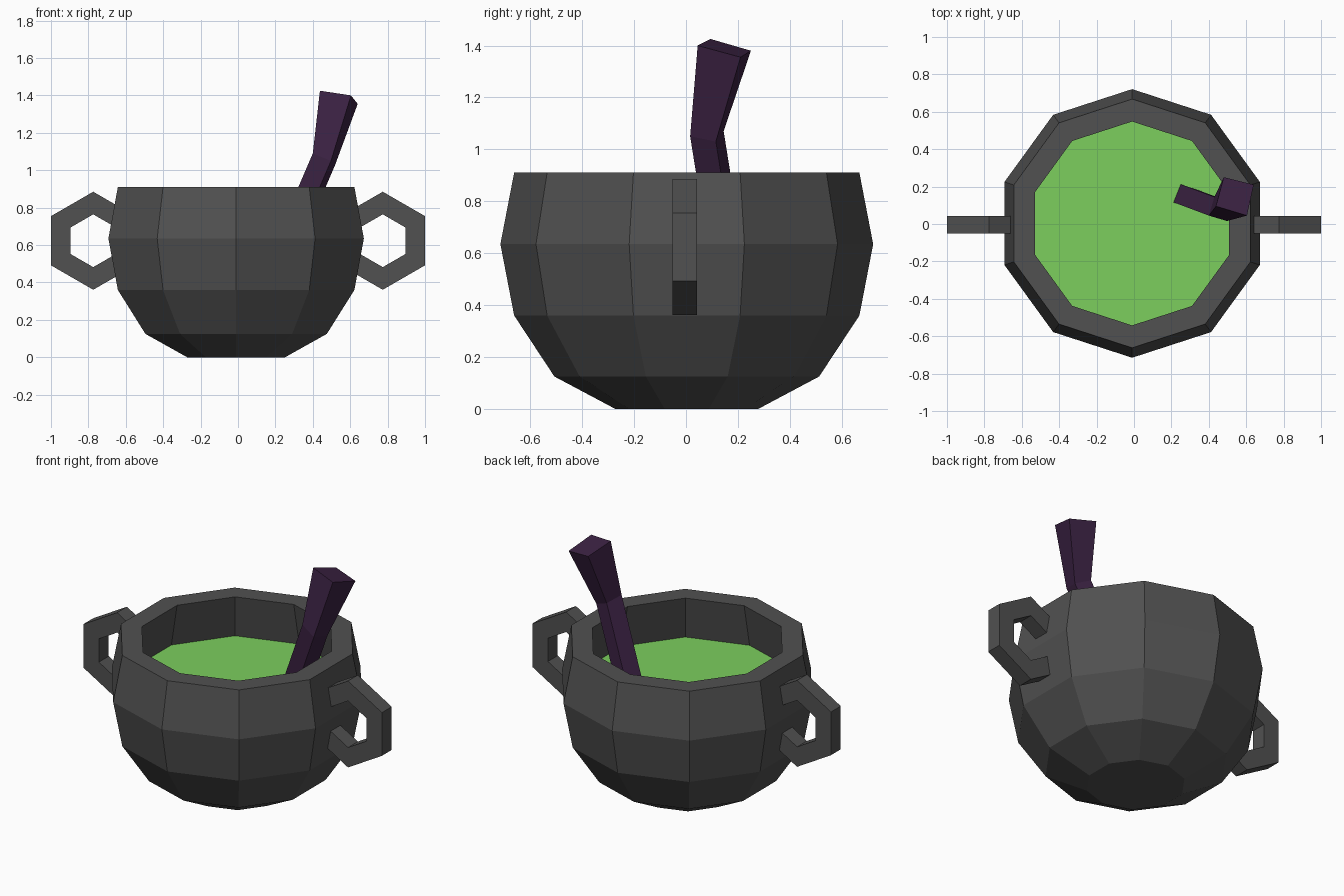
import bpy, bmesh
from math import pi, sin, cos, tan
from mathutils import Vector

if "Cube" in bpy.data.objects:
    bpy.data.objects.remove(bpy.data.objects["Cube"])

SIDES = 10
CENTRE = Vector((-0.01, 0.003, 0))


def material(name, rgb):
    m = bpy.data.materials.new(name)
    m.use_nodes = True
    m.diffuse_color = (*rgb, 1)
    m.node_tree.nodes["Principled BSDF"].inputs["Base Color"].default_value = (*rgb, 1)
    return m


iron = material("dark iron", (0.082, 0.082, 0.082))
green = material("green brew", (0.2, 0.62, 0.11))
wood = material("purple wood", (0.044, 0.016, 0.056))


def finish(name, bm, mat):
    bmesh.ops.recalc_face_normals(bm, faces=bm.faces)
    mesh = bpy.data.meshes.new(name)
    bm.to_mesh(mesh)
    bm.free()
    mesh.materials.append(mat)
    obj = bpy.data.objects.new(name, mesh)
    bpy.context.collection.objects.link(obj)
    return obj


def ring(bm, r, z):
    return [bm.verts.new(CENTRE + Vector((r * sin(2 * pi * i / SIDES), r * cos(2 * pi * i / SIDES), z)))
            for i in range(SIDES)]


def loft(name, bm, rings, mat):
    """Skin a list of vertex loops and cap both ends."""
    for a, b in zip(rings, rings[1:]):
        n = len(a)
        for i in range(n):
            bm.faces.new((a[i], a[(i + 1) % n], b[(i + 1) % n], b[i]))
    bm.faces.new(rings[0])
    bm.faces.new(rings[-1])
    return finish(name, bm, mat)


# Pot: outside wall from base to rim, then down the inside
profile = [(0.275, 0), (0.51, 0.125), (0.665, 0.36), (0.718, 0.635), (0.665, 0.91),
           (0.545, 0.91), (0.6, 0.635), (0.55, 0.4), (0.4, 0.2)]
bm = bmesh.new()
loft("pot", bm, [ring(bm, r, z) for r, z in profile], iron)

# Liquid surface
bm = bmesh.new()
bm.faces.new(ring(bm, 0.6, 0.65))
liquid = finish("liquid", bm, green)
liquid.data.flip_normals() if liquid.data.polygons[0].normal.z < 0 else None

# Handles: hexagonal loops whose inner ends are buried in the wall
HX, HZ, END = 0.774, 0.623, 0.61


def half_hex(r):
    drop = (HX - END) * tan(pi / 6)
    pts = [(END, HZ + r - drop)]
    pts += [(HX + r * sin(a * pi / 3), HZ + r * cos(a * pi / 3)) for a in range(4)]
    return pts + [(END, HZ - r + drop)]


for name, side in (("left_handle", 1), ("right_handle", -1)):
    bm = bmesh.new()
    sections = []
    for (xo, zo), (xi, zi) in zip(half_hex(0.262), half_hex(0.141)):
        sections.append([bm.verts.new((side * x, y, z)) for x, y, z in
                         ((xo, -0.052, zo), (xo, 0.042, zo), (xi, 0.042, zi), (xi, -0.052, zi))])
    loft(name, bm, sections, iron)

# Stirring stick: bent, flaring square shaft
top = [(0.438, 0.095, 1.425), (0.604, 0.045, 1.4), (0.64, 0.21, 1.355), (0.48, 0.25, 1.38)]
bend = [(0.4, 0.045, 1.09), (0.497, 0.016, 1.05), (0.52, 0.115, 1.03), (0.43, 0.145, 1.07)]
foot = [Vector(p) + Vector((-0.24, 0.09, -0.56)) for p in bend]
bm = bmesh.new()
loft("stirring_stick", bm, [[bm.verts.new(p) for p in s] for s in (foot, bend, top)], wood)
